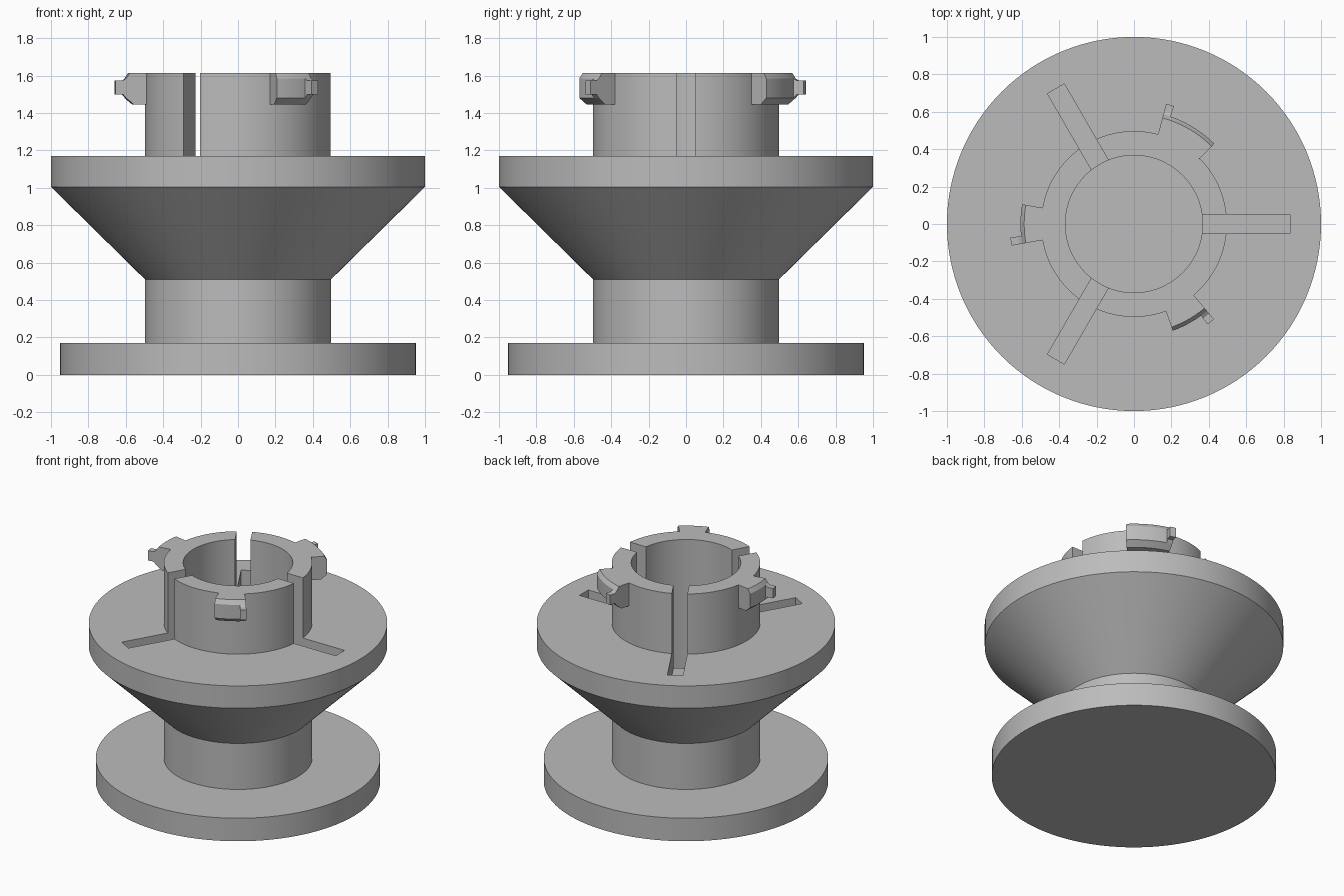
import bpy
import bmesh
from math import sin, cos, radians
from mathutils import Matrix

SEGMENTS = 128

cube = bpy.data.objects.get("Cube")
if cube:
    bpy.data.objects.remove(cube, do_unlink=True)

grey = bpy.data.materials.new("light grey")
grey.use_nodes = True
grey.diffuse_color = (0.5, 0.5, 0.5, 1)
grey.node_tree.nodes["Principled BSDF"].inputs["Base Color"].default_value = grey.diffuse_color


def make_object(name, bm):
    bmesh.ops.recalc_face_normals(bm, faces=bm.faces)
    mesh = bpy.data.meshes.new(name)
    bm.to_mesh(mesh)
    bm.free()
    mesh.materials.append(grey)
    obj = bpy.data.objects.new(name, mesh)
    bpy.context.collection.objects.link(obj)
    return obj


def smooth(obj):
    bpy.ops.object.select_all(action="DESELECT")
    obj.select_set(True)
    bpy.context.view_layer.objects.active = obj
    bpy.ops.object.shade_smooth_by_angle(angle=radians(25))


def lathe(name, profile):
    """Spin a profile of (radius, z) points that begins and ends on the axis."""
    bm = bmesh.new()
    verts = [bm.verts.new((r, 0, z)) for r, z in profile]
    edges = [bm.edges.new(pair) for pair in zip(verts, verts[1:])]
    bmesh.ops.spin(bm, geom=verts + edges, cent=(0, 0, 0), axis=(0, 0, 1),
                   angle=radians(360), steps=SEGMENTS, use_duplicate=False)
    bmesh.ops.remove_doubles(bm, verts=bm.verts, dist=1e-4)
    return make_object(name, bm)


def sector(name, profile, start, end, steps):
    """Sweep a closed (radius, z) profile through an arc given in degrees."""
    bm = bmesh.new()
    rings = []
    for i in range(steps + 1):
        a = radians(start + (end - start) * i / steps)
        rings.append([bm.verts.new((r * cos(a), r * sin(a), z)) for r, z in profile])
    n = len(profile)
    for a, b in zip(rings, rings[1:]):
        for i in range(n):
            j = (i + 1) % n
            bm.faces.new((a[i], a[j], b[j], b[i]))
    bm.faces.new(rings[0])
    bm.faces.new(rings[-1])
    obj = make_object(name, bm)
    smooth(obj)
    return obj


# Body: base disc, neck, cone, flange and hollow collar
TOP = 1.615
body = lathe("spool_body", [
    (0, 0), (0.953, 0), (0.953, 0.17), (0.497, 0.17), (0.497, 0.51),
    (1, 1.005), (1, 1.17), (0.497, 1.17), (0.497, TOP),
    (0.367, TOP), (0.367, 0.17), (0, 0.17)])

# Three radial slots through the collar and into the flange
for k in range(3):
    bm = bmesh.new()
    bmesh.ops.create_cube(bm, size=1, matrix=Matrix.Rotation(radians(120 * k), 4, "Z")
                          @ Matrix.Translation((0.5175, 0, 1.355))
                          @ Matrix.Diagonal((0.635, 0.104, 0.7, 1)))
    cutter = make_object("slot_cutter", bm)
    cutter.hide_render = True
    cut = body.modifiers.new("slot", "BOOLEAN")
    cut.operation = "DIFFERENCE"
    cut.solver = "EXACT"
    cut.object = cutter
    bpy.context.view_layer.objects.active = body
    bpy.ops.object.modifier_apply(modifier=cut.name)
    bpy.data.objects.remove(cutter, do_unlink=True)
smooth(body)

# Chamfered lugs on the collar, one wider than the others, each with an end tab
lug_profile = [(0.49, 1.445), (0.565, 1.445), (0.607, 1.48),
               (0.607, 1.585), (0.587, TOP), (0.49, TOP)]
tab_profile = [(0.59, 1.48), (0.607, 1.48), (0.625, 1.5), (0.665, 1.5),
               (0.665, 1.573), (0.625, 1.573), (0.607, 1.585), (0.59, 1.585)]
for name, angle, half in (("right", 180, 10), ("back", 60, 15), ("front", 300, 10)):
    end = angle + half
    sector(name + "_lug", lug_profile, angle - half, end, 12)
    sector(name + "_tab", tab_profile, end - 3.8, end, 2)
